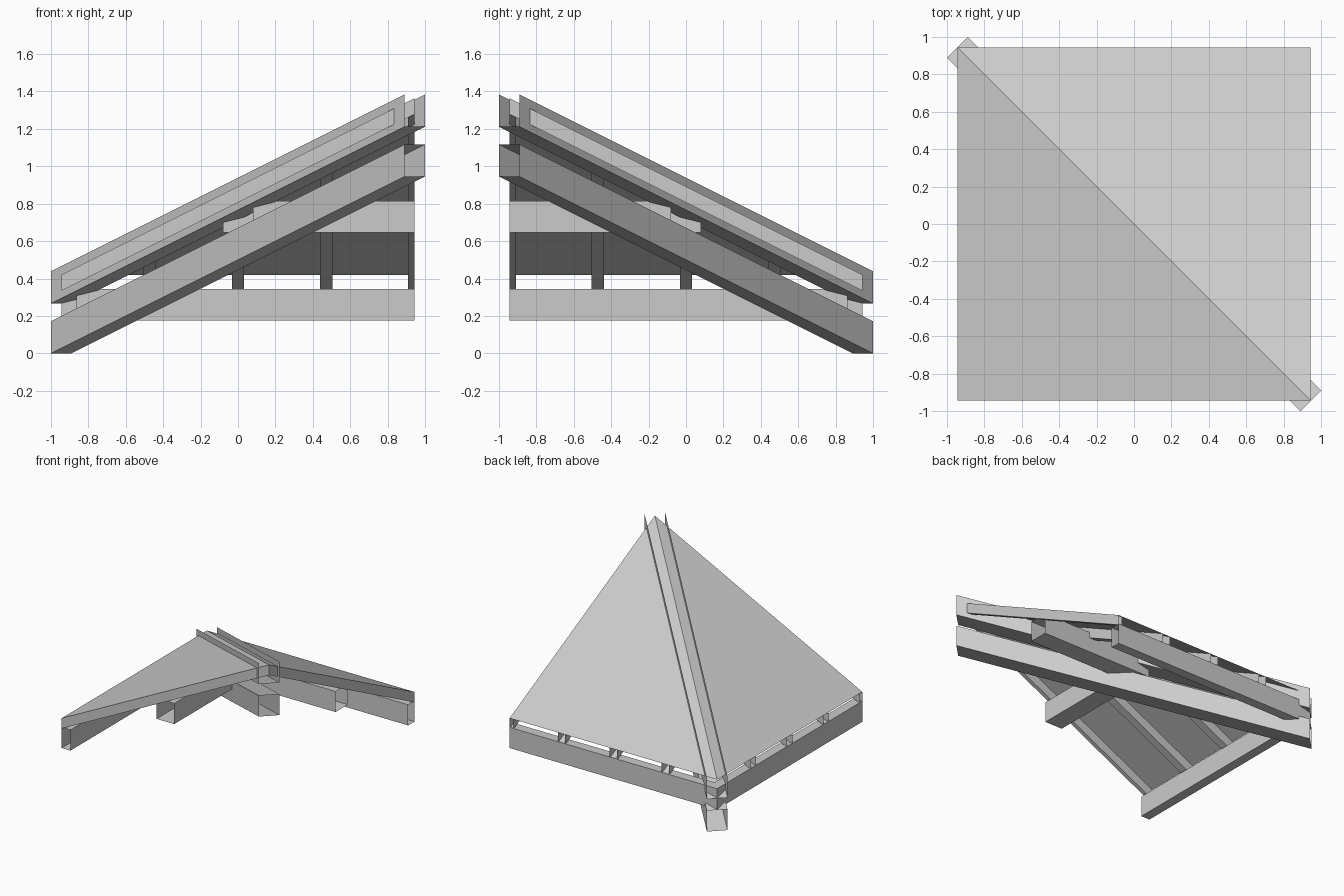
import bpy, bmesh
from mathutils import Vector

if "Cube" in bpy.data.objects:
    bpy.data.objects.remove(bpy.data.objects["Cube"], do_unlink=True)

E = 0.943        # half the plan size
EAVE = 0.42      # roof height at the eave
PITCH = 0.5

grey = bpy.data.materials.new("light grey")
grey.use_nodes = True
colour = (0.6, 0.6, 0.6, 1)
grey.diffuse_color = colour
grey.node_tree.nodes["Principled BSDF"].inputs["Base Color"].default_value = colour


def roof(x):
    return EAVE + PITCH * (x + E)


def across_hip(p):
    """Reflect a point over the diagonal hip plane."""
    return (-p[1], -p[0], p[2])


def make(name, polygons, centre=None):
    """Join polygons into one object, turned away from the centre or upward."""
    bm = bmesh.new()
    for poly in polygons:
        bm.faces.new([bm.verts.new(p) for p in poly])
    bm.normal_update()
    for f in bm.faces:
        out = f.calc_center_median() - centre if centre else Vector((0, 0, 1))
        if f.normal.dot(out) < 0:
            f.normal_flip()
    bmesh.ops.remove_doubles(bm, verts=bm.verts, dist=1e-5)
    mesh = bpy.data.meshes.new(name)
    bm.to_mesh(mesh)
    bm.free()
    mesh.materials.append(grey)
    obj = bpy.data.objects.new(name, mesh)
    bpy.context.collection.objects.link(obj)


def sleeve(name, start, end, walls=range(4)):
    """Hollow open-ended beam between two four-cornered rings.
    Walls: 0 bottom, 1 far side, 2 top, 3 near side."""
    centre = sum((Vector(p) for p in start + end), Vector()) / 8
    make(name, [(start[i], start[(i + 1) % 4], end[(i + 1) % 4], end[i])
                for i in walls], centre)


def both_sides(name, start, end, walls=range(4)):
    sleeve(name + "_right", start, end, walls)
    sleeve(name + "_back", [across_hip(p) for p in start],
           [across_hip(p) for p in end], walls)


# Roof sheets
sheet = [(-E, E, EAVE), (-E, -E, EAVE), (E, -E, roof(E))]
make("roof_sheet_right", [sheet])
make("roof_sheet_back", [[across_hip(p) for p in sheet]])

# Purlins, mitred at the hip
for name, x0, x1, z in (("eave_purlin", -E, -E + 0.08, 0.175),
                        ("middle_purlin", -0.08, 0.08, 0.645)):
    ring = [(x0, z), (x1, z), (x1, z + 0.17), (x0, z + 0.17)]
    both_sides(name, [(x, -E, h) for x, h in ring], [(x, -x, h) for x, h in ring])

# Rafters, running from the eave up to the hip under the sheet
for i in range(4):
    y = -E + i * E / 2
    y0, y1 = max(y - 0.033, -E), y + 0.033
    ring = [(y0, -0.085), (y1, -0.085), (y1, 0), (y0, 0)]
    both_sides("rafter_%d" % (i + 1),
               [(-E, b, roof(-E) + h) for b, h in ring],
               [(-b, b, roof(-b) + h) for b, h in ring], (0, 1, 3))

# Hip beams along the diagonal; the upper one is an open channel
T, W = 0.945, 0.055
for name, z, walls in (("lower_hip_beam", 0, range(4)),
                       ("upper_hip_channel", 0.267, (0, 1, 3))):
    rings = []
    for t in (-T, T):
        base = z + PITCH * (t + T)
        rings.append([(t + s * W, -t + s * W, base + h)
                      for s, h in ((-1, 0), (1, 0), (1, 0.172), (-1, 0.172))])
    sleeve(name, rings[0], rings[1], walls)
